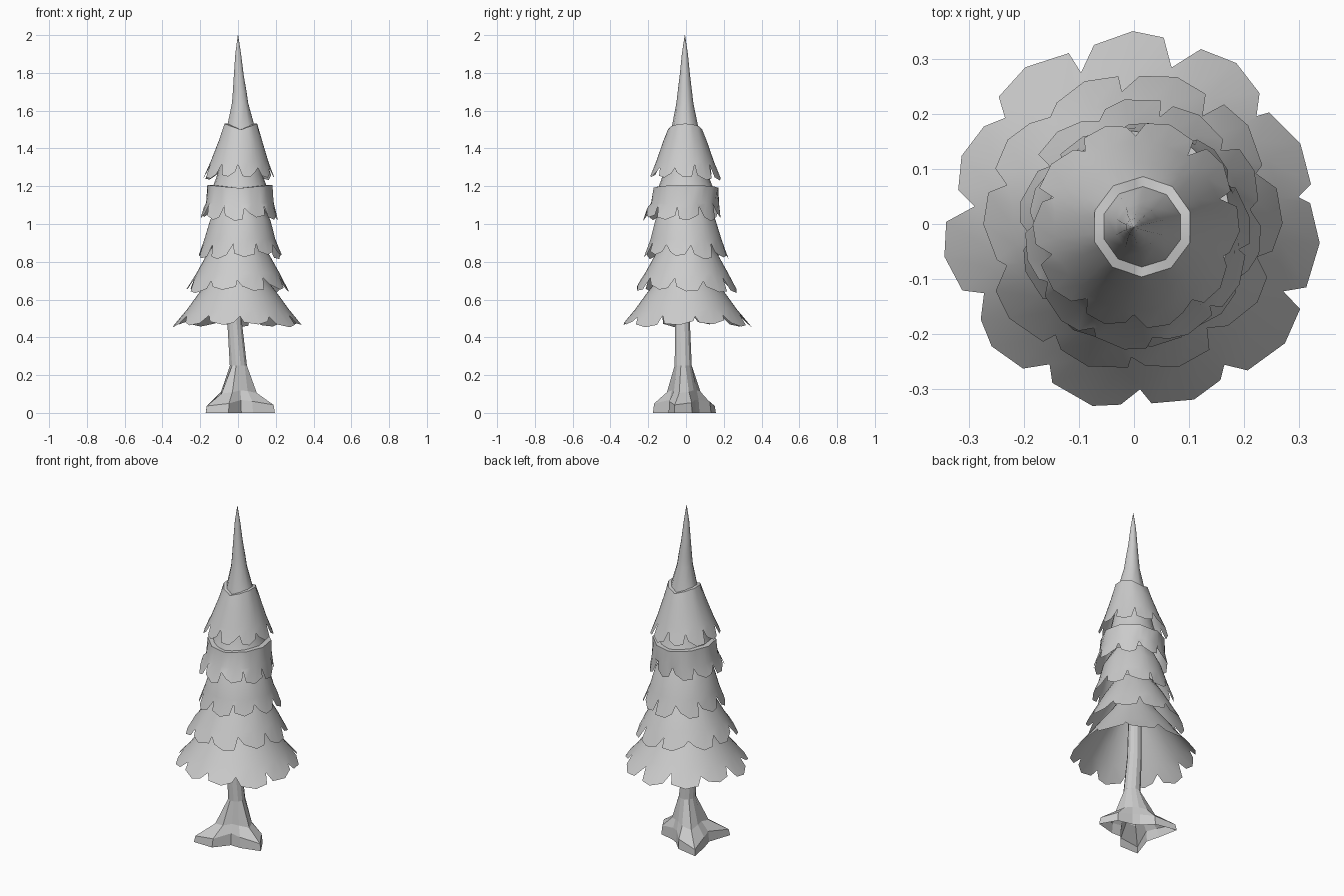
import bpy, bmesh, math, random
from mathutils import Vector

random.seed(4)
cube = bpy.data.objects.get("Cube")
if cube:
    bpy.data.objects.remove(cube)

grey = bpy.data.materials.new("plain grey")
grey.use_nodes = True
tone = (0.6, 0.6, 0.6, 1)
grey.diffuse_color = tone
grey.node_tree.nodes["Principled BSDF"].inputs["Base Color"].default_value = tone


def loft(name, rings, smooth, cap_top=False):
    """Skin a list of equal-sized point rings, from bottom to top."""
    bm = bmesh.new()
    rows = [[bm.verts.new(p) for p in ring] for ring in rings]
    n = len(rows[0])
    for low, high in zip(rows, rows[1:]):
        for i in range(n):
            j = (i + 1) % n
            bm.faces.new((low[i], low[j], high[j], high[i]))
    if cap_top:
        bm.faces.new(rows[-1])
    mesh = bpy.data.meshes.new(name)
    bm.to_mesh(mesh)
    bm.free()
    obj = bpy.data.objects.new(name, mesh)
    bpy.context.collection.objects.link(obj)
    mesh.materials.append(grey)
    if smooth:
        bpy.ops.object.select_all(action="DESELECT")
        obj.select_set(True)
        bpy.context.view_layer.objects.active = obj
        bpy.ops.object.shade_smooth_by_angle(angle=math.radians(40))
    return obj


def circle(n, r, z, cx=0, cy=0, wave=0, turn=0, sides=0):
    """Ring of points: wave lifts the left and right, sides makes it a polygon."""
    pts = []
    for i in range(n):
        a = math.tau * i / n
        rad = r
        if sides:
            half = math.pi / sides
            rad *= math.cos(half) / math.cos(a % (2 * half) - half)
        a += turn
        lift = wave * (abs(math.cos(a)) * 2 - 1)
        pts.append(Vector((cx + rad * math.cos(a), cy + rad * math.sin(a), z + lift)))
    return pts


def skirt(name, petals, turn, profile, notch, rim=None, wave=0):
    """Layer of branches with a ragged hem; profile is (radius, z, x, y), hem first."""
    n = petals * 4
    last = len(profile) - 1
    rings = [circle(n, r, z, x, y, wave if k == last else 0, turn,
                    petals if k == last else 0)
             for k, (r, z, x, y) in enumerate(profile)]
    r0, z0, x0, y0 = profile[0]
    slope = Vector((r0 - profile[1][0], z0 - profile[1][1])).normalized()
    for p in range(petals):
        tilt = random.uniform(-0.04, 0.04)
        sag = random.uniform(-0.015, 0.012)
        for q, f in enumerate((0, 0.14, 0.5, 0.86)):
            f += random.uniform(-0.06, 0.06)
            # Notches cut back up the slope, petal ends hang unevenly
            if q == 0:
                slide = -notch * random.uniform(0.8, 1.2)
            else:
                slide = sag + (f - 0.5) * tilt + (0.012 if q == 2 else -0.006)
            a = turn + math.tau * (p + f) / petals
            r = r0 + slope.x * slide
            rings[0][p * 4 + q] = Vector((x0 + r * math.cos(a), y0 + r * math.sin(a),
                                          z0 + slope.y * slide))
    if rim:
        # Flat lip turned inwards
        r, z, x, y = profile[-1]
        rings.append(circle(n, r - rim, z, x, y, wave, turn, petals))
    return loft(name, rings, True)


# Foliage layers from bottom to top
skirt("foliage_layer_1", 11, 0.17,
      [(0.335, 0.47, 0, 0), (0.268, 0.55, 0, 0), (0.203, 0.64, 0, 0),
       (0.14, 0.72, 0, 0), (0.09, 0.80, 0, 0)], 0.06)
skirt("foliage_layer_2", 10, 0.35,
      [(0.268, 0.655, -0.005, 0), (0.22, 0.74, 0, 0.003), (0.17, 0.83, 0, 0.003),
       (0.11, 0.93, 0, 0)], 0.06)
skirt("foliage_layer_3", 10, 0.1,
      [(0.22, 0.835, 0.012, 0), (0.188, 0.92, 0.01, 0), (0.16, 1.02, 0.012, -0.003),
       (0.12, 1.10, 0.01, 0)], 0.06)
skirt("foliage_layer_4", 10, 0.5,
      [(0.203, 1.035, 0.005, -0.02), (0.18, 1.11, 0.01, -0.005),
       (0.174, 1.198, 0.01, 0)], 0.06, 0.03, 0.008)
skirt("foliage_layer_5", 10, 0.3,
      [(0.186, 1.25, 0.005, -0.005), (0.153, 1.33, 0.008, -0.005),
       (0.115, 1.44, 0.013, -0.005), (0.091, 1.515, 0.015, -0.005)], 0.06, 0.018, 0.016)

# Core showing between the upper layers
loft("inner_core", [circle(20, r, z, 0.01, -0.002) for r, z in
                    ((0.15, 1.18), (0.14, 1.205), (0.12, 1.26), (0.09, 1.40))], True)

# Pointed top, its foot following the lip of the uppermost layer
spire = [circle(10, 0.074, 1.51, 0.015, -0.005, 0.016, 0.3)]
for r, z, x in ((0.045, 1.64, 0.011), (0.038, 1.70, 0.009), (0.027, 1.79, 0.004),
                (0.016, 1.90, 0.001), (0.001, 2.0, 0)):
    spire.append(circle(10, r, z, x, -0.006, 0, 0.3))
loft("spire", spire, True, cap_top=True)

# Trunk flaring into three roots: direction in degrees, and reach
ROOTS = ((135, 0.235), (231, 0.24), (-10, 0.21))
SIDES = 12
TURN = math.radians(15)


def root_ring(base, spread, z, rise):
    """Trunk section stretched towards the roots and raised between them."""
    pts = []
    for i in range(SIDES):
        a = math.tau * i / SIDES + TURN
        grow = 0
        for angle, reach in ROOTS:
            toward = max(math.cos(a - math.radians(angle)), 0) ** 6
            grow = max(grow, toward * (reach - base))
        r = base + grow * spread
        pts.append(Vector((r * math.cos(a) - 0.005, r * math.sin(a) - 0.008,
                           z + rise * (1 - grow * 7))))
    return pts


trunk = [root_ring(0.08, 1, 0, 0),
         root_ring(0.075, 0.95, 0.04, 0.03),
         root_ring(0.066, 0.3, 0.105, 0.015)]
for r, z, x, y in ((0.047, 0.25, 0.002, -0.015), (0.04, 0.48, -0.018, -0.018),
                   (0.035, 0.75, -0.015, -0.01)):
    trunk.append(circle(SIDES, r, z, x, y, 0, TURN))
loft("trunk", trunk, False)
